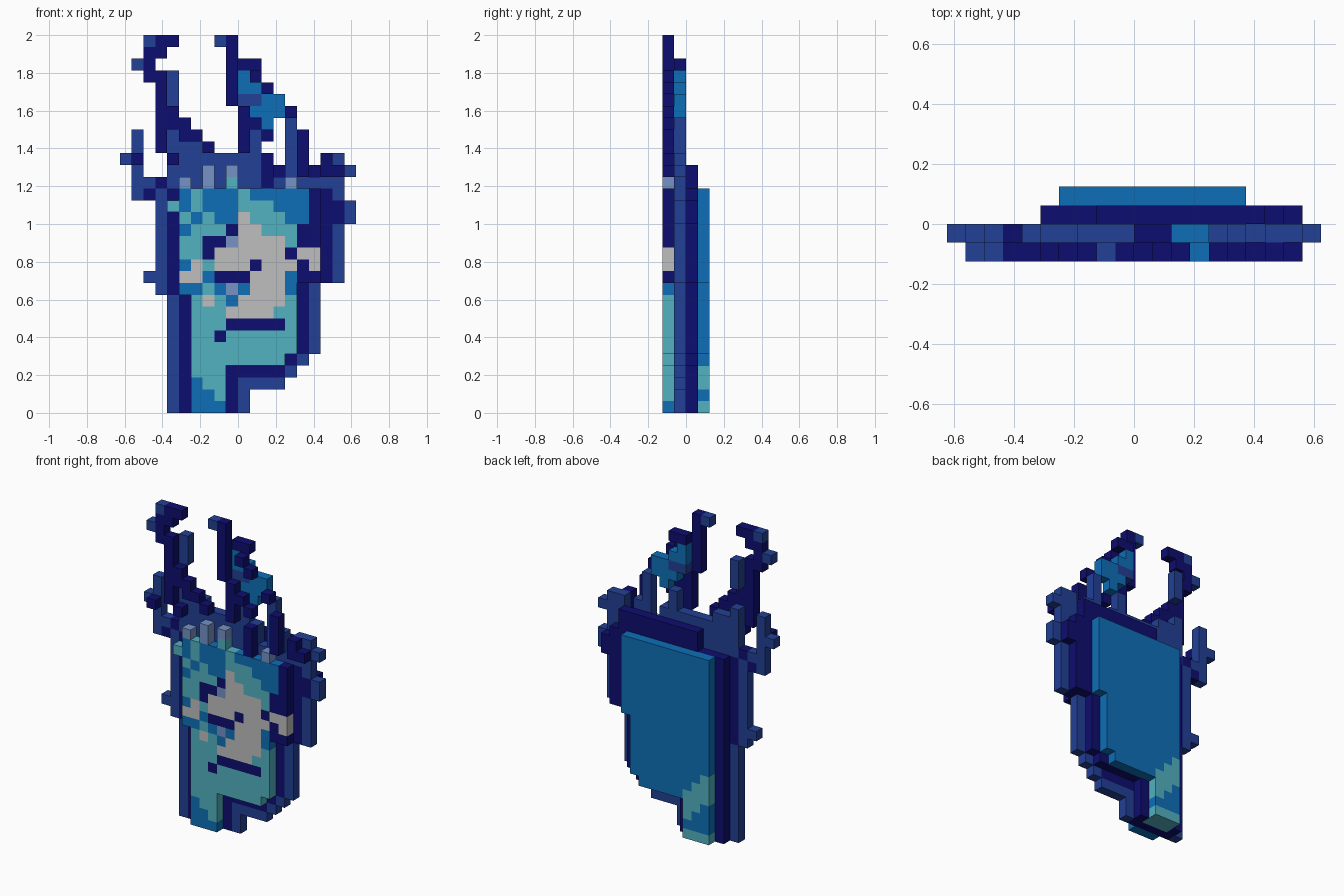
import bpy
import bmesh
from mathutils import Vector

UNIT = 1 / 16          # edge of one block
COLUMNS, ROWS = 20, 32
HEAD_TOP = 13          # rows count downwards from the tip of the flames

old = bpy.data.objects.get("Cube")
if old:
    bpy.data.objects.remove(old, do_unlink=True)


def linear(c):
    c /= 255
    return c / 12.92 if c <= 0.04045 else ((c + 0.055) / 1.055) ** 2.4


def material(name, *rgb):
    colour = [linear(c) for c in rgb] + [1]
    mat = bpy.data.materials.new(name)
    mat.use_nodes = True
    mat.diffuse_color = colour
    mat.node_tree.nodes["Principled BSDF"].inputs["Base Color"].default_value = colour
    return mat


navy = material("navy", 13, 13, 112)
royal = material("royal_blue", 34, 64, 150)
azure = material("azure", 13, 111, 184)
teal = material("teal", 82, 178, 193)
grey = material("pale_grey", 191, 191, 191)
lavender = material("lavender", 118, 146, 198)
PALETTE = [navy, royal, azure, teal, grey, lavender]
SIDES = [Vector(axis) * sign for axis in ((1, 0, 0), (0, 1, 0), (0, 0, 1))
         for sign in (1, -1)]


def fill(part, colour, *patches):
    """Fill rectangles of blocks, each given as column, row, width, height."""
    for patch in patches:
        column, row, width, height = (*patch, 1, 1)[:4] if len(patch) == 2 else (*patch, 1)[:4]
        for c in range(column, column + width):
            for r in range(row, row + height):
                part[c, r] = colour


def build(name, layer, part):
    """Make one mesh from the outer faces of a one-block-thick part."""
    bm = bmesh.new()
    verts = {}

    def corner(p):
        key = tuple(round(c) for c in p)
        if key not in verts:
            verts[key] = bm.verts.new(((p.x - COLUMNS / 2) * UNIT,
                                       (p.y - 2) * UNIT, (ROWS - p.z) * UNIT))
        return verts[key]

    for (column, row), colour in part.items():
        for side in SIDES:
            neighbour = (column + int(side.x), row + int(side.z))
            if side.y == 0 and neighbour in part:
                continue
            u = Vector((side.y, side.z, side.x)) / 2
            v = side.cross(u)
            centre = Vector((column, layer, row)) + Vector((0.5, 0.5, 0.5)) + side / 2
            ring = (-u - v, v - u, u + v, u - v)
            face = bm.faces.new([corner(centre + offset) for offset in ring])
            face.material_index = PALETTE.index(colour)
    mesh = bpy.data.meshes.new(name)
    bm.to_mesh(mesh)
    bm.free()
    for mat in PALETTE:
        mesh.materials.append(mat)
    bpy.context.collection.objects.link(bpy.data.objects.new(name, mesh))


def head_span(row):
    """First and last column of the face: broad brow, jaw, chin, then neck."""
    if row <= 20:
        return 5, 16
    if row == 21:
        return 5, 14
    if row <= 26:
        return 6, 14
    return (6, 13) if row == 27 else (6, 8)


# Head layers all follow the face outline
face, rim, shell, panel = {}, {}, {}, {}
for row in range(HEAD_TOP, ROWS):
    left, right = head_span(row)
    span = right - left + 1
    fill(face, teal, (left, row, span))
    fill(rim, royal, (left - 2, row, span + 4))
    fill(rim, navy, (left - 1, row, span + 2))
    first = max(left - 1, 5)
    fill(shell, navy, (first, row, right + 2 - first))
    first, last = max(left, 6), min(right, 15)
    fill(panel, azure, (first, row, last - first + 1))

# Chin edge and tufts on the rim
fill(rim, navy, (9, 28, 5), (2, 13), (18, 14, 1, 2))
fill(rim, royal, (14, 28), (10, 29, 4), (1, 13), (2, 20), (19, 14, 1, 2))
build("head_rim", 1, rim)

# Fringe, cheek and neck shading
fill(face, azure, (5, 13, 1, 2), (7, 13, 3, 2), (11, 13, 5), (13, 14, 3),
     (6, 15), (8, 15, 2), (14, 15, 2), (5, 16), (5, 19), (7, 20),
     (14, 20, 1, 2), (5, 21, 2), (8, 21, 3), (9, 22))
fill(face, azure, (6, 29), (6, 30, 2), (6, 31, 3))
fill(face, teal, (4, 14))

# Pale highlight down the nose, cheeks and ear
fill(face, grey, (10, 15), (10, 16, 2), (9, 17, 5), (8, 18, 6), (8, 19, 7),
     (11, 20, 3, 3), (10, 22), (9, 23, 4))
fill(face, grey, (6, 19), (5, 20, 2), (7, 22), (15, 18, 2), (16, 19))
fill(face, lavender, (9, 17), (9, 21))

# Eyes, mouth and dark temple
fill(face, navy, (9, 16), (7, 17, 2), (7, 18), (11, 19), (8, 20, 3))
fill(face, navy, (14, 18), (15, 19))
fill(face, navy, (9, 24, 5), (8, 25))
fill(face, navy, (16, 13, 1, 3), (15, 16, 2, 2), (15, 20, 2))
build("face", 0, face)

# Dark shell behind the head
fill(shell, navy, (8, 11, 9, 2), (18, 14, 1, 2))
fill(shell, teal, (6, 31, 3))
build("back_shell", 2, shell)

# Back panel with teal steps running down the neck
for step in range(3):
    fill(panel, teal, (6 + step, 25 + step, 1, 3))
fill(panel, teal, (6, 31, 3))
build("back_panel", 3, panel)

# Front flames: left, middle and right strands, then light roots
flames = {}
fill(flames, navy, (3, 0, 2), (2, 1, 2), (2, 2), (2, 3, 2), (3, 4, 1, 6),
     (4, 6, 1, 2), (5, 7), (5, 8, 2), (7, 9), (4, 10), (1, 10))
fill(flames, navy, (9, 0, 1, 6), (11, 3), (12, 4), (10, 6, 1, 4), (11, 7),
     (12, 8), (12, 10, 1, 3))
fill(flames, navy, (14, 6), (15, 8, 1, 4), (17, 10, 1, 2), (18, 11))
fill(flames, royal, (2, 0), (1, 2), (8, 0))
fill(flames, lavender, (7, 11, 1, 2), (9, 11), (5, 12), (14, 12))
fill(flames, teal, (9, 12))
build("front_flames", 0, flames)

# Rear flames: broad base, side sparks and the bright middle tongue
rear = {}
fill(rear, royal, (4, 10, 9, 3), (13, 12, 6), (4, 9, 3), (4, 8), (4, 3, 1, 3),
     (10, 5, 2), (11, 8, 1, 2), (14, 7, 1, 5))
fill(rear, royal, (0, 10), (1, 8, 1, 5), (2, 12), (15, 10, 1, 2),
     (17, 10, 2, 2), (19, 11))
fill(rear, azure, (10, 3, 1, 2), (11, 4), (12, 5, 2), (11, 6, 3), (12, 7))
fill(rear, navy, (10, 2, 2), (3, 12))
build("rear_flames", 1, rear)
